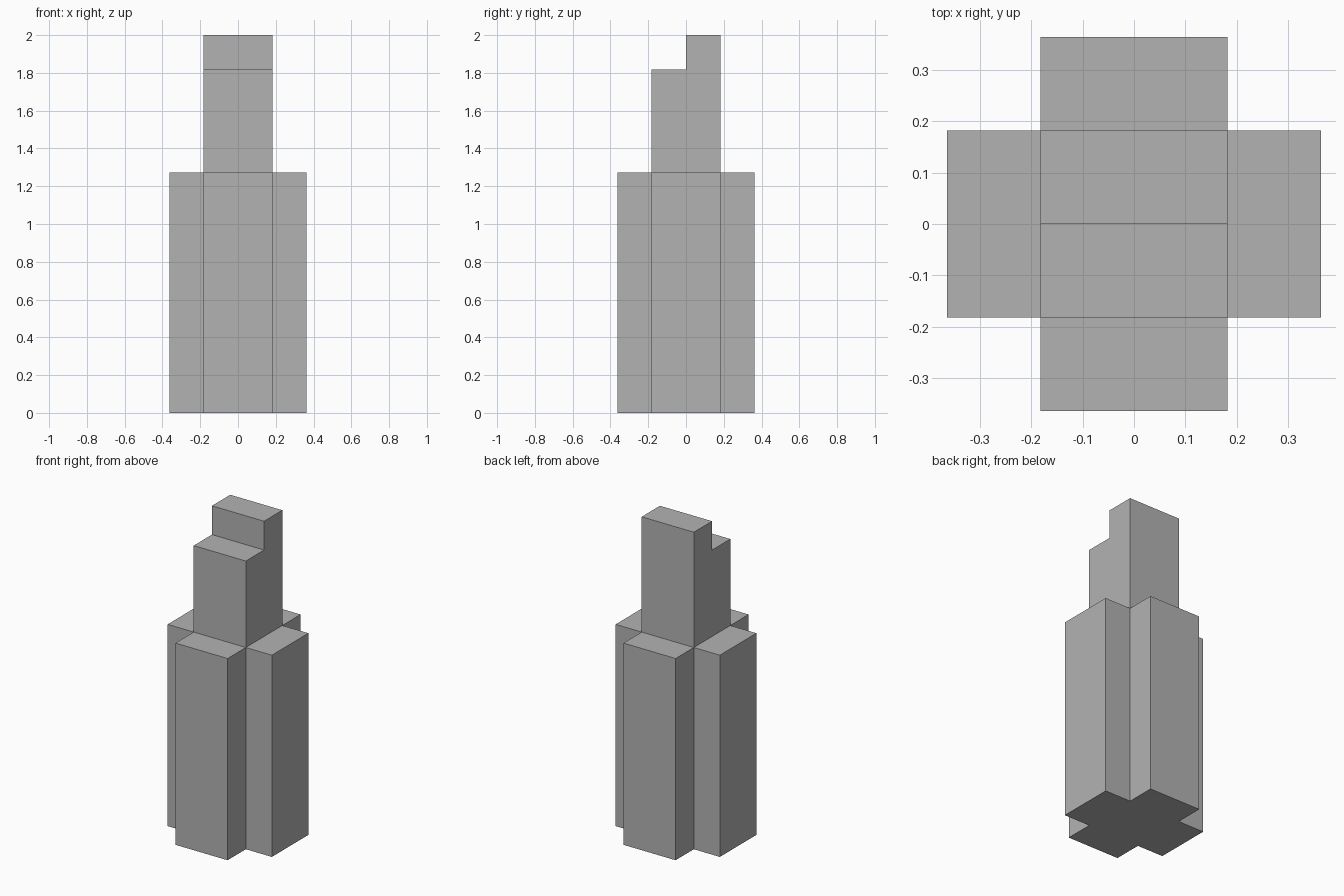
import bpy
import bmesh
from mathutils import Vector

if "Cube" in bpy.data.objects:
    bpy.data.objects.remove(bpy.data.objects["Cube"], do_unlink=True)

U = 2 / 11  # one module: all sizes are multiples of it

# Plain grey material
grey = bpy.data.materials.new("plain_grey")
grey.use_nodes = True
colour = (0.45, 0.45, 0.45, 1)
grey.diffuse_color = colour
grey.node_tree.nodes["Principled BSDF"].inputs["Base Color"].default_value = colour


def raise_faces(bm, faces, height):
    """Extrude faces upward and return the new top faces."""
    result = bmesh.ops.extrude_face_region(bm, geom=faces)["geom"]
    verts = [g for g in result if isinstance(g, bmesh.types.BMVert)]
    bmesh.ops.translate(bm, verts=verts, vec=Vector((0, 0, height)))
    return [g for g in result if isinstance(g, bmesh.types.BMFace)]


# Cross-shaped footprint: a square grid without its corners
bm = bmesh.new()
bmesh.ops.create_grid(bm, x_segments=4, y_segments=4, size=2 * U)
corners = [f for f in bm.faces
           if all(abs(c) > U for c in f.calc_center_median().xy)]
bmesh.ops.delete(bm, geom=corners, context='FACES')

# Cross base, square shaft, then the raised back half
top = raise_faces(bm, bm.faces[:], 7 * U)
centre = [f for f in top
          if all(abs(c) < U for c in f.calc_center_median().xy)]
top = raise_faces(bm, centre, 3 * U)
back = [f for f in top if f.calc_center_median().y > 0]
raise_faces(bm, back, U)

# Merge coplanar cells into clean flat faces
bmesh.ops.recalc_face_normals(bm, faces=bm.faces[:])
bmesh.ops.dissolve_limit(bm, angle_limit=0.01, verts=bm.verts[:], edges=bm.edges[:])

mesh = bpy.data.meshes.new("stepped_tower")
bm.to_mesh(mesh)
bm.free()
mesh.materials.append(grey)
tower = bpy.data.objects.new("stepped_tower", mesh)
bpy.context.collection.objects.link(tower)
